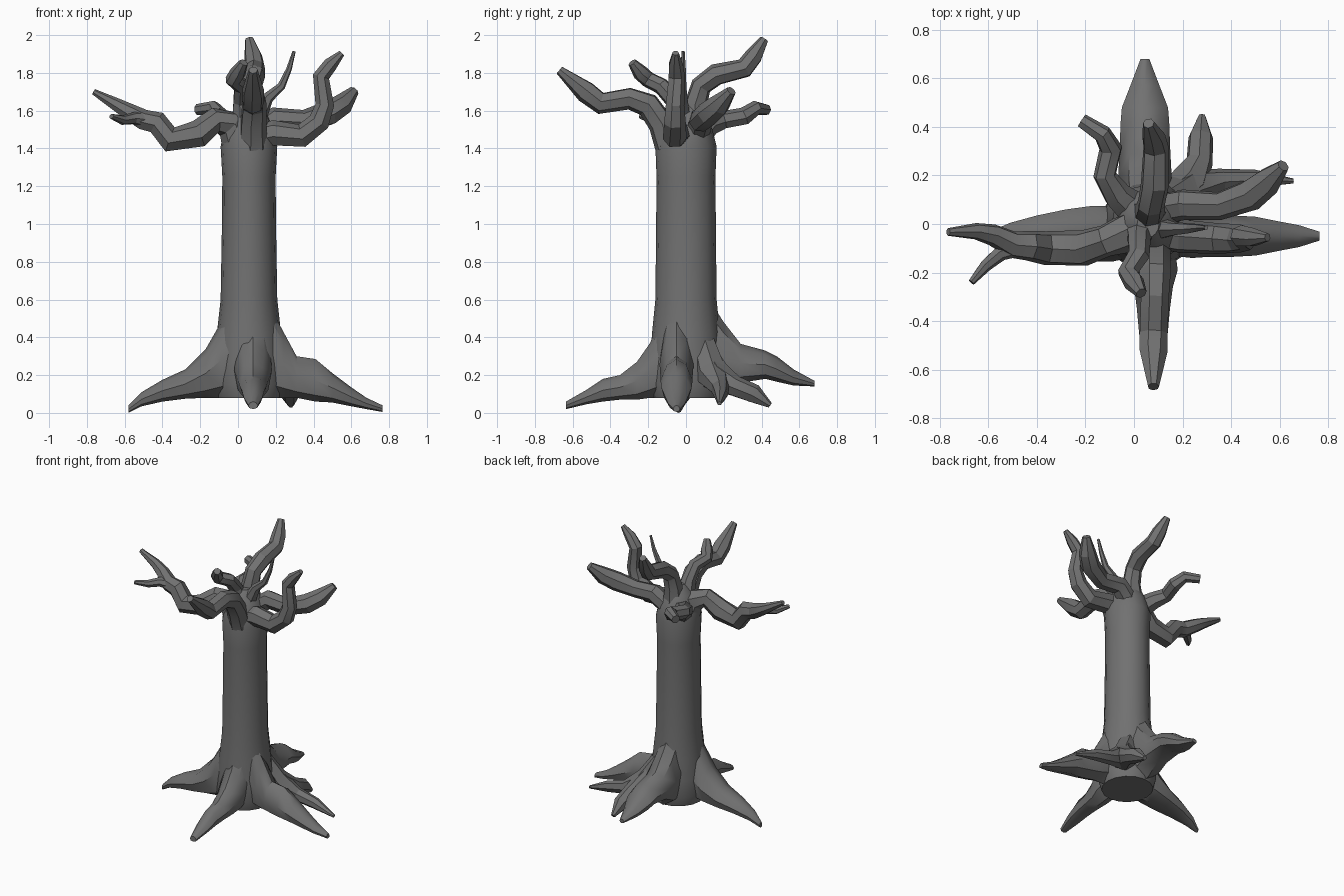
import bpy
from math import cos, sin, pi, radians
from mathutils import Vector

# Dark grey bark
bark = bpy.data.materials.new("bark")
bark.diffuse_color = (0.165, 0.165, 0.165, 1)


def loft(name, rings, smooth=35):
    """Skin a list of equal-sized vertex rings, with end caps."""
    n = len(rings[0])
    verts = [tuple(v) for r in rings for v in r]
    faces = [tuple(reversed(range(n))),
             tuple(range(len(verts) - n, len(verts)))]
    for k in range(len(rings) - 1):
        for i in range(n):
            a, b = k * n + i, k * n + (i + 1) % n
            faces.append((a, b, b + n, a + n))
    me = bpy.data.meshes.new(name)
    me.from_pydata(verts, [], faces)
    me.materials.append(bark)
    ob = bpy.data.objects.new(name, me)
    bpy.context.collection.objects.link(ob)
    bpy.ops.object.select_all(action='DESELECT')
    ob.select_set(True)
    bpy.context.view_layer.objects.active = ob
    bpy.ops.object.mode_set(mode='EDIT')
    bpy.ops.mesh.select_all(action='SELECT')
    bpy.ops.mesh.normals_make_consistent(inside=False)
    bpy.ops.object.mode_set(mode='OBJECT')
    bpy.ops.object.shade_smooth_by_angle(angle=radians(smooth))
    return ob


def limb(name, pts, sides=7):
    """Crooked tapering tube through points (x, y, z, radius)."""
    c = [Vector(p[:3]) for p in pts]
    rings, u = [], None
    for k, p in enumerate(pts):
        t = Vector((0, 0, 0))
        if k > 0:
            t += (c[k] - c[k - 1]).normalized()
        if k < len(c) - 1:
            t += (c[k + 1] - c[k]).normalized()
        t.normalize()
        if u is None:
            u = t.cross(Vector((0.31, 0.52, 0.8)))
        u = (u - t * u.dot(t)).normalized()
        w = t.cross(u)
        r = p[3] * 1.08
        rings.append([c[k] + r * (u * cos(2 * pi * i / sides) + w * sin(2 * pi * i / sides))
                      for i in range(sides)])
    loft(name, rings, 22)


def root(name, start, angle, stations, sides=8):
    """Buttress root: stations are (distance, top z, bottom z, half width)."""
    d = Vector((cos(radians(angle)), sin(radians(angle)), 0))
    s = Vector((-d.y, d.x, 0))
    rings = []
    for dist, top, bot, hw in stations:
        ring = []
        for i in range(sides):
            a = 2 * pi * i / sides
            z = (top + bot) / 2 + (top - bot) / 2 * sin(a)
            # wider towards the ground
            w = hw * cos(a) * (1 - 0.2 * sin(a))
            ring.append(Vector((start[0], start[1], 0)) + d * dist + s * w + Vector((0, 0, z)))
        rings.append(ring)
    loft(name, rings, 40)


# Trunk: (z, x radius, y radius), closing in a low crown between the branches
profile = [(0.08, 0.17, 0.175), (0.15, 0.19, 0.195), (0.27, 0.185, 0.19), (0.42, 0.17, 0.18),
           (0.6, 0.15, 0.162), (1.0, 0.143, 0.158), (1.25, 0.141, 0.156), (1.41, 0.15, 0.162),
           (1.5, 0.13, 0.14), (1.58, 0.095, 0.105), (1.64, 0.045, 0.055)]
loft("trunk", [[(0.058 + rx * cos(2 * pi * i / 16), ry * sin(2 * pi * i / 16), z)
                for i in range(16)] for z, rx, ry in profile])

# Main buttress roots
root("left_root", (0.06, -0.04), 180,
     [(0.08, 0.62, 0.08, 0.10), (0.15, 0.48, 0.08, 0.115), (0.23, 0.34, 0.08, 0.115),
      (0.34, 0.23, 0.075, 0.10), (0.46, 0.175, 0.06, 0.075), (0.57, 0.11, 0.035, 0.045),
      (0.64, 0.04, 0.0, 0.015)])
root("right_root", (0.06, -0.05), 0,
     [(0.09, 0.60, 0.08, 0.08), (0.18, 0.43, 0.08, 0.09), (0.25, 0.30, 0.08, 0.085),
      (0.35, 0.285, 0.06, 0.085), (0.44, 0.21, 0.055, 0.08), (0.54, 0.135, 0.035, 0.06),
      (0.62, 0.08, 0.02, 0.045), (0.705, 0.04, 0.005, 0.018)])
root("front_root", (0.08, 0), -90,
     [(0.11, 0.58, 0.08, 0.09), (0.19, 0.37, 0.08, 0.10), (0.26, 0.27, 0.07, 0.08),
      (0.35, 0.20, 0.07, 0.068), (0.44, 0.18, 0.06, 0.06), (0.53, 0.12, 0.045, 0.05),
      (0.635, 0.06, 0.02, 0.025)])
root("back_root", (0.045, 0), 90,
     [(0.11, 0.62, 0.08, 0.10), (0.20, 0.48, 0.09, 0.11), (0.29, 0.365, 0.16, 0.105),
      (0.42, 0.33, 0.18, 0.10), (0.48, 0.30, 0.165, 0.095), (0.57, 0.23, 0.145, 0.06),
      (0.68, 0.17, 0.14, 0.018)])

# Smaller roots at the back right
limb("small_back_root", [(0.12, 0.07, 0.34, 0.07), (0.22, 0.16, 0.19, 0.08), (0.27, 0.26, 0.14, 0.052),
                         (0.275, 0.36, 0.10, 0.048), (0.28, 0.445, 0.04, 0.014)])
limb("small_side_root", [(0.11, 0.08, 0.40, 0.06), (0.22, 0.14, 0.20, 0.08), (0.36, 0.18, 0.13, 0.045),
                         (0.50, 0.185, 0.10, 0.036), (0.655, 0.177, 0.05, 0.01)])

# Branches
limb("left_branch", [(0.0, -0.03, 1.42, 0.08), (-0.04, -0.04, 1.53, 0.075), (-0.12, -0.07, 1.55, 0.062),
                     (-0.21, -0.10, 1.475, 0.07), (-0.36, -0.10, 1.445, 0.066), (-0.43, -0.09, 1.535, 0.058),
                     (-0.50, -0.085, 1.55, 0.052), (-0.58, -0.045, 1.595, 0.042),
                     (-0.65, -0.03, 1.635, 0.032), (-0.765, -0.033, 1.70, 0.015)])
limb("left_twig", [(-0.47, -0.09, 1.55, 0.04), (-0.55, -0.12, 1.56, 0.03),
                   (-0.61, -0.17, 1.55, 0.024), (-0.67, -0.24, 1.57, 0.013)])
limb("right_branch", [(0.11, -0.04, 1.46, 0.06), (0.19, -0.05, 1.48, 0.065), (0.34, -0.06, 1.465, 0.06),
                      (0.43, -0.06, 1.54, 0.055), (0.46, -0.06, 1.63, 0.047), (0.44, -0.05, 1.78, 0.042),
                      (0.49, -0.055, 1.845, 0.036), (0.55, -0.055, 1.905, 0.016)])
limb("back_right_branch", [(0.10, 0.06, 1.48, 0.06), (0.20, 0.08, 1.555, 0.06), (0.35, 0.075, 1.545, 0.055),
                           (0.48, 0.12, 1.585, 0.062), (0.55, 0.175, 1.63, 0.055), (0.615, 0.24, 1.705, 0.025)])
limb("front_branch", [(0.08, -0.09, 1.41, 0.07), (0.08, -0.13, 1.53, 0.065), (0.085, -0.20, 1.63, 0.062),
                      (0.085, -0.30, 1.665, 0.055), (0.08, -0.45, 1.64, 0.055), (0.08, -0.53, 1.70, 0.055),
                      (0.08, -0.67, 1.815, 0.022)])
limb("back_branch", [(0.06, 0.05, 1.46, 0.08), (0.065, 0.05, 1.63, 0.058), (0.07, 0.08, 1.73, 0.053),
                     (0.085, 0.16, 1.79, 0.055), (0.09, 0.31, 1.825, 0.05), (0.08, 0.36, 1.89, 0.045),
                     (0.06, 0.415, 1.978, 0.022)])
limb("back_left_branch", [(0.0, 0.06, 1.46, 0.07), (-0.07, 0.12, 1.52, 0.055), (-0.12, 0.20, 1.55, 0.045),
                          (-0.095, 0.31, 1.57, 0.045), (-0.13, 0.37, 1.615, 0.036), (-0.215, 0.425, 1.605, 0.028)])
limb("front_left_branch", [(0.03, -0.03, 1.52, 0.065), (0.02, -0.06, 1.65, 0.045), (0.02, -0.13, 1.73, 0.042),
                           (-0.025, -0.2, 1.765, 0.04), (0.0, -0.24, 1.80, 0.04), (0.03, -0.285, 1.855, 0.022)])
limb("thin_twig", [(0.10, -0.02, 1.55, 0.045), (0.16, -0.02, 1.67, 0.028), (0.23, -0.018, 1.73, 0.02),
                   (0.27, -0.015, 1.82, 0.014), (0.297, -0.015, 1.915, 0.008)], 6)
